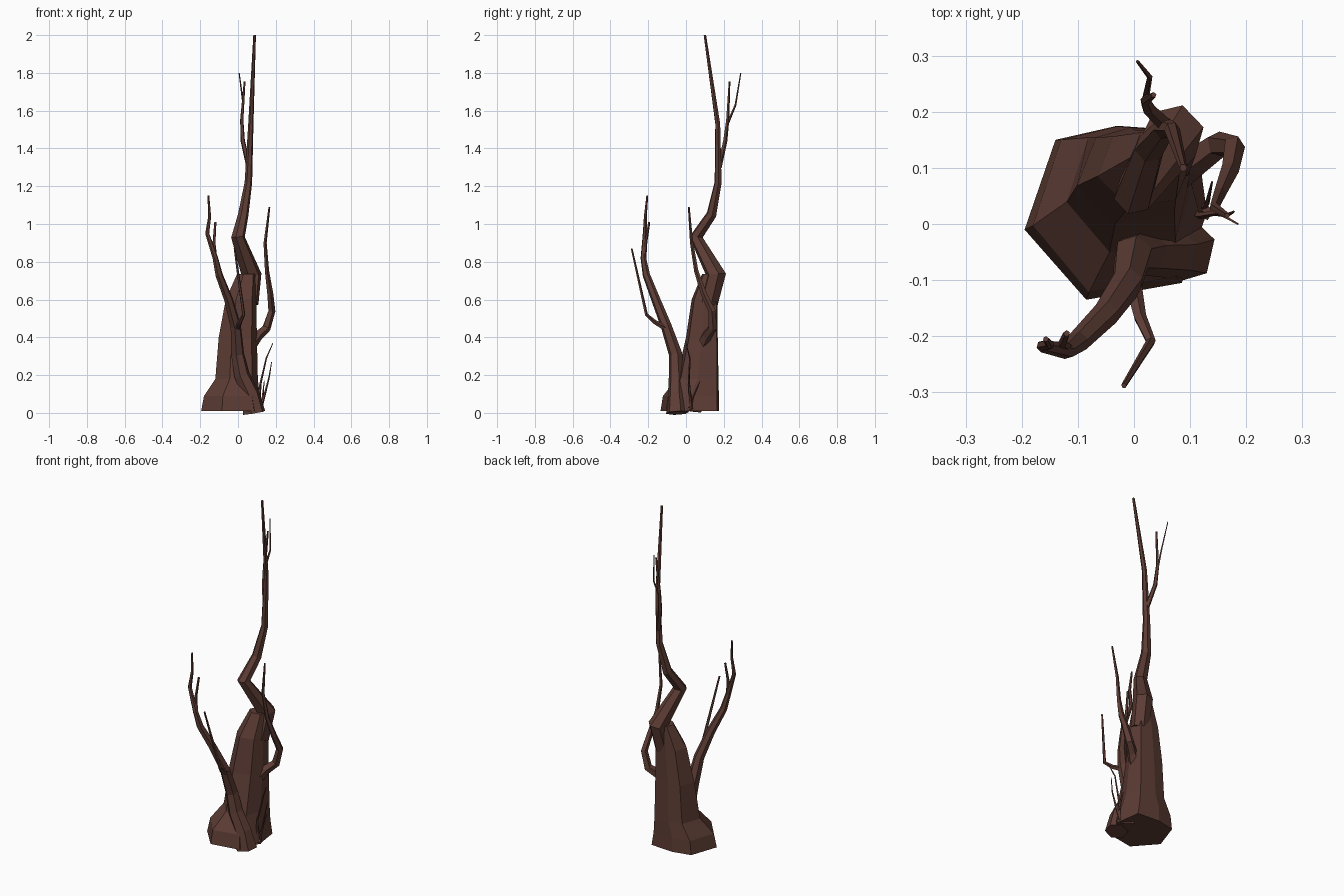
import bpy, bmesh, math
from mathutils import Vector

bark = bpy.data.materials.new("bark")
bark.diffuse_color = (0.11, 0.046, 0.035, 1)


def loft(name, rings):
    """Skin a list of equal-length vertex rings, capped at both ends."""
    bm = bmesh.new()
    rows = [[bm.verts.new(p) for p in ring] for ring in rings]
    n = len(rows[0])
    for a, b in zip(rows, rows[1:]):
        for i in range(n):
            j = (i + 1) % n
            bm.faces.new((a[i], a[j], b[j], b[i]))
    bm.faces.new(rows[0][::-1])
    bm.faces.new(rows[-1])
    bmesh.ops.recalc_face_normals(bm, faces=bm.faces)
    me = bpy.data.meshes.new(name)
    bm.to_mesh(me)
    bm.free()
    me.materials.append(bark)
    ob = bpy.data.objects.new(name, me)
    bpy.context.collection.objects.link(ob)
    return ob


def limb(name, path, sides=5):
    """Tapered faceted tube through (x, y, z, radius) points."""
    pts = [Vector(p[:3]) for p in path]
    u, rings = Vector((1, 0.3, 0)), []
    for i, p in enumerate(pts):
        t = Vector((0, 0, 0))
        if i:
            t += (p - pts[i - 1]).normalized()
        if i < len(pts) - 1:
            t += (pts[i + 1] - p).normalized()
        t.normalize()
        u = (u - t * u.dot(t)).normalized()
        v = t.cross(u)
        ring = []
        for k in range(sides):
            a = 2 * math.pi * k / sides
            ring.append(p + path[i][3] * (u * math.cos(a) + v * math.sin(a)))
        rings.append(ring)
    return loft(name, rings)


# Flared trunk: one irregular outline fitted to a box at each height
outline = [(-.195, -.01), (-.085, -.135), (.085, -.105), (.13, .02),
           (.11, .165), (-.03, .175), (-.14, .15)]
boxes = [(-.195, .13, -.135, .175, .01), (-.18, .115, -.122, .174, .09),
         (-.12, .105, -.05, .172, .18), (-.102, .10, 0, .168, .4),
         (-.065, .097, .03, .167, .6), (-.005, .095, .085, .17, .735)]
rings = []
for x0, x1, y0, y1, z in boxes:
    rings.append([(x0 + (x + .195) / .325 * (x1 - x0),
                   y0 + (y + .135) / .31 * (y1 - y0), z) for x, y in outline])
loft("trunk", rings)

# Crooked upper trunk
limb("upper_trunk", [(.06, .12, .58, .05), (.072, .16, .73, .054),
                     (0, .053, .93, .037), (.028, .135, 1.05, .028),
                     (.055, .17, 1.22, .02), (.068, .168, 1.53, .014),
                     (.088, .10, 2.0, .007)], 6)
limb("upper_branch", [(.058, .175, 1.3, .014), (.025, .207, 1.44, .012),
                      (.02, .22, 1.55, .009), (.035, .23, 1.755, .005)])
limb("upper_twig", [(.02, .22, 1.53, .007), (.028, .262, 1.63, .005),
                    (.006, .29, 1.8, .003)], 4)

# Front branch rising from its root
limb("front_branch", [(.085, -.045, 0, .062), (.068, -.05, .1, .047),
                      (.02, -.05, .2, .042), (-.002, -.055, .31, .036),
                      (-.012, -.105, .46, .029), (-.05, -.16, .6, .024),
                      (-.1, -.21, .73, .02), (-.12, -.226, .82, .015),
                      (-.163, -.218, .95, .011), (-.15, -.215, 1.04, .008),
                      (-.157, -.205, 1.15, .005)], 6)
limb("front_upper_twig", [(-.115, -.222, .78, .01), (-.127, -.213, .9, .008),
                          (-.12, -.195, 1.01, .006)])
limb("front_low_twig", [(-.002, -.11, .45, .016), (.01, -.165, .48, .012),
                        (.03, -.21, .52, .009), (-.018, -.288, .87, .005)])

# Right branch hooking upward
limb("right_branch", [(.075, .09, .37, .032), (.105, .11, .41, .028),
                      (.15, .142, .45, .024), (.178, .138, .54, .02),
                      (.17, .095, .63, .017), (.153, .055, .75, .012),
                      (.143, .03, .9, .009), (.166, .015, 1.09, .005)])

# Thin shoots at the right foot
shoots = [[(.11, .02, .01, .011), (.118, .015, .15, .006), (.15, .02, .29, .004), (.185, .0, .37, .002)],
          [(.115, .03, .01, .011), (.145, .02, .11, .006), (.165, .015, .19, .004), (.178, .022, .27, .002)],
          [(.115, .02, .01, .008), (.13, .035, .08, .005), (.139, .075, .17, .002)]]
for i, s in enumerate(shoots):
    limb("foot_shoot_%d" % (i + 1), s, 4)
# Small root spur joining the shoots to the trunk
limb("foot_root", [(.06, .07, .03, .03), (.1, .035, .025, .022), (.135, .015, .02, .01)])
